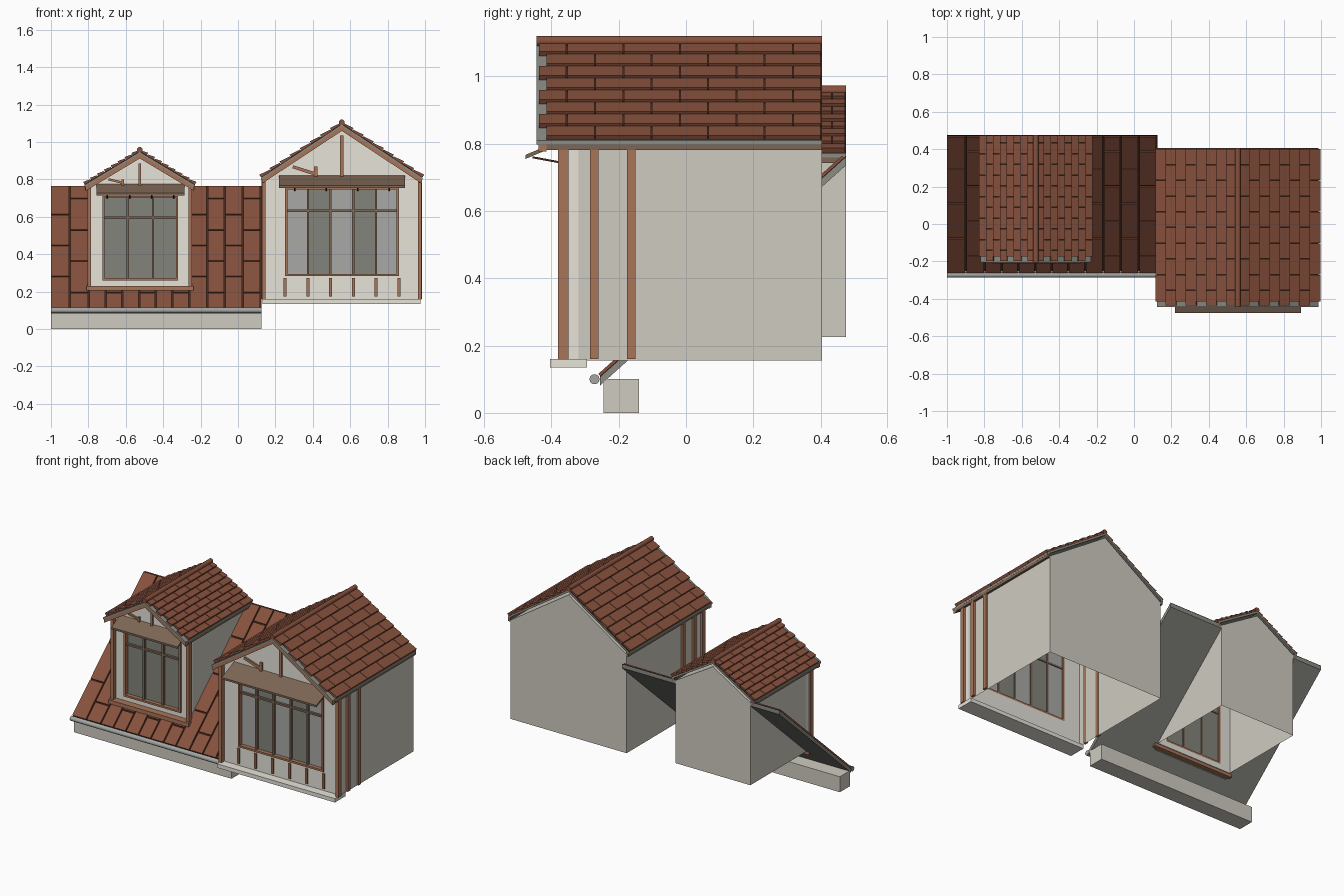
import bpy, bmesh, math
from mathutils import Vector

cube = bpy.data.objects.get("Cube")
if cube:
    bpy.data.objects.remove(cube, do_unlink=True)


def material(name, hex_code):
    rgb = [int(hex_code[i:i + 2], 16) / 255 for i in (0, 2, 4)]
    col = [((c + 0.055) / 1.055) ** 2.4 for c in rgb] + [1]
    m = bpy.data.materials.new(name)
    m.use_nodes = True
    m.diffuse_color = col
    m.node_tree.nodes["Principled BSDF"].inputs["Base Color"].default_value = col
    return m


PLASTER = material("plaster", "cfccc0")
PALE = material("pale_render", "e6e3d9")
TILE = material("clay_tile", "87513d")
SEAM = material("dark_seam", "44291f")
TIMBER = material("timber", "a87559")
BROWN = material("weathered_wood", "7c6655")
SHEET = material("grey_sheet", "8c8c86")
GUTTER = material("gutter_metal", "a2a6a3")
GLASS = material("light_glass", "a9aaa7")
SHADE = material("dark_glass", "84847d")


def finish(name, bm, mat):
    bmesh.ops.recalc_face_normals(bm, faces=bm.faces[:])
    me = bpy.data.meshes.new(name)
    bm.to_mesh(me)
    bm.free()
    me.materials.append(mat)
    ob = bpy.data.objects.new(name, me)
    bpy.context.collection.objects.link(ob)
    return ob


def hexa(bm, pts):
    """Box from 4 bottom and 4 top corners."""
    v = [bm.verts.new(p) for p in pts]
    for i in range(4):
        j = (i + 1) % 4
        bm.faces.new((v[i], v[j], v[j + 4], v[i + 4]))
    bm.faces.new(v[:4])
    bm.faces.new(v[4:])


def boxes(name, items, mat):
    """Each item is x0, x1, y0, y1, z0, z1."""
    bm = bmesh.new()
    for x0, x1, y0, y1, z0, z1 in items:
        hexa(bm, [(x, y, z) for z in (z0, z1)
                  for x, y in ((x0, y0), (x1, y0), (x1, y1), (x0, y1))])
    return finish(name, bm, mat)


def prism(name, polys, lo, hi, mat, axis="y"):
    """Extrude xz outlines along y, or yz outlines along x."""
    bm = bmesh.new()
    for poly in polys:
        rings = [[bm.verts.new((p, d, q) if axis == "y" else (d, p, q)) for p, q in poly]
                 for d in (lo, hi)]
        for i in range(len(poly)):
            j = (i + 1) % len(poly)
            bm.faces.new((rings[0][i], rings[0][j], rings[1][j], rings[1][i]))
        for r in rings:
            bm.faces.new(r)
    return finish(name, bm, mat)


def rod(name, start, length, r, mat, axis):
    bpy.ops.mesh.primitive_cylinder_add(vertices=16, radius=r, depth=length)
    ob = bpy.context.object
    ob.name = name
    ob.rotation_euler = (math.pi / 2, 0, 0) if axis == "y" else (0, math.pi / 2, 0)
    ob.location = Vector(start) + Vector((0, length / 2, 0) if axis == "y" else (length / 2, 0, 0))
    ob.data.materials.append(mat)
    bpy.ops.object.shade_smooth_by_angle()


def tiles(name, o, a, b, size, tile, gap, thick, taper=1, ragged=0):
    """Courses run along a and stack along b, every other one shifted half a tile."""
    o, a, b = Vector(o), Vector(a).normalized(), Vector(b).normalized()
    n = a.cross(b)
    n = n if n.z > 0 else -n
    bm = bmesh.new()
    for r in range(round(size[1] / tile[1])):
        b0, b1 = r * tile[1], (r + 1) * tile[1] - gap
        first = 0 if r % 2 else ragged
        s = -tile[0] / 2 if r % 2 else 0
        while s < size[0] - 0.01:
            a0, a1 = max(s, first), min(s + tile[0], size[0]) - gap
            corners = ((a0, b0), (a1, b0), (a1, b1), (a0, b1))
            pts = [o + a * p + b * q for p, q in corners]
            tops = [p + n * thick * k for p, k in zip(pts, (1, 1, taper, taper))]
            hexa(bm, pts + tops)
            s += tile[0]
    finish(name, bm, TILE)


def house(tag, cx, hw, hr, k, apex, z0, zw, yf, yb, yr, tile, win, bars, rail, canopy):
    x0, x1 = cx - hw, cx + hw
    wx0, wx1, wz0, wz1 = win
    wall_top = apex - 0.03 - k * hw
    # shell, open below and at the front
    bm = bmesh.new()
    outline = [(x0, z0), (x0, wall_top), (cx, apex - 0.03), (x1, wall_top), (x1, z0)]
    f, b = [[bm.verts.new((x, y, z)) for x, z in outline] for y in (yf + 0.03, yb)]
    for i in range(4):
        bm.faces.new((f[i], f[i + 1], b[i + 1], b[i]))
    bm.faces.new(b)
    finish(tag + "_walls", bm, PLASTER)
    # front wall around the window opening
    top = [(x0, wz1), (x1, wz1), (x1, wall_top), (cx, apex - 0.03), (x0, wall_top)]
    rects = [(x0, wx0, zw, wz1), (wx1, x1, zw, wz1), (wx0, wx1, zw, wz0)]
    polys = [[(p, r), (q, r), (q, s), (p, s)] for p, q, r, s in rects]
    prism(tag + "_front_wall", polys + [top], yf, yf + 0.03, PALE)
    # window frame, bars and panes
    w = 0.012
    boxes(tag + "_window_frame", [
        (wx0, wx0 + w, yf - 0.01, yf + 0.03, wz0, wz1), (wx1 - w, wx1, yf - 0.01, yf + 0.03, wz0, wz1),
        (wx0, wx1, yf - 0.01, yf + 0.03, wz0, wz0 + w), (wx0, wx1, yf - 0.01, yf + 0.03, wz1 - w, wz1)], TIMBER)
    step = (wx1 - wx0) / bars
    muls = [(wx0 + i * step - 0.006, wx0 + i * step + 0.006, yf, yf + 0.025, wz0, wz1)
            for i in range(1, bars)]
    boxes(tag + "_window_bars", muls + [(wx0, wx1, yf, yf + 0.025, rail - 0.006, rail + 0.006)], BROWN)
    for i in range(bars):
        boxes(f"{tag}_pane_{i + 1}", [(wx0 + i * step, wx0 + (i + 1) * step, yf + 0.015, yf + 0.02, wz0, wz1)],
              GLASS if bars == 5 and i % 2 == 0 else SHADE)
    # corner posts
    boxes(tag + "_corner_posts", [(cx + s * (hw + 0.002) - 0.01, cx + s * (hw + 0.002) + 0.01,
                                  yf - 0.03, yf, zw, wall_top) for s in (-1, 1)], TIMBER)
    # sloping canopy with brackets
    c0, c1, cy0, cy1, cz0, cz1 = canopy
    prism(tag + "_canopy", [[(cy0, cz0), (cy0, cz0 + 0.012), (cy1, cz1), (cy1, cz1 - 0.012)]],
          c0, c1, BROWN, "x")
    prism_w = (c1 - c0) / 4
    for i in range(4):
        x = c0 + (i + 0.5) * prism_w
        prism(f"{tag}_bracket_{i + 1}", [[(cy0 + 0.02, cz0 + 0.002), (cy0 + 0.02, cz0 + 0.008),
                                         (yf, cz0 - 0.012), (yf, cz0 - 0.018)]], x - 0.004, x + 0.004, SEAM, "x")

    # roof layers, each a pair of sloping bands
    def band(hi, lo, half):
        return [[(cx, apex + hi), (cx + s * half, apex + hi - k * half),
                 (cx + s * half, apex + lo - k * half), (cx, apex + lo)] for s in (-1, 1)]
    prism(tag + "_roof_sheet", band(0, -0.012, hr), yr, yb, SHEET)
    prism(tag + "_tile_bed", band(0.004, 0, hr - 0.002), yr + 0.03, yb - 0.001, SEAM)
    prism(tag + "_barge_boards", band(-0.01, -0.036, hr - 0.004), yr + 0.006, yr + 0.03, TIMBER)
    boxes(tag + "_eaves", [(cx + s * (hr - 0.01) - 0.008, cx + s * (hr - 0.01) + 0.008, yr + 0.03, yb,
                           apex - k * hr - 0.028, apex - k * hr - 0.002) for s in (-1, 1)], BROWN)
    slope_len = hr * math.hypot(1, k)
    for s, side in ((-1, "right"), (1, "left")):
        tiles(f"{tag}_{side}_tiles", (cx + s * hr, yr + 0.008, apex - k * hr + 0.002), (0, 1, 0), (-s, 0, k),
              (yb - yr - 0.008, slope_len), (tile, slope_len / 8), 0.003, 0.016, 0.5, 0.022)
    rod(tag + "_ridge", (cx, yr, apex + 0.01), yb - yr, 0.015, TILE, "y")


house("large_bay", 0.555, 0.415, 0.432, 0.66, 1.095, 0.155, 0.158, -0.35, 0.405, -0.445, 0.168,
      (0.252, 0.86, 0.283, 0.757), 5, 0.632, (0.218, 0.893, -0.477, -0.34, 0.755, 0.825))
house("dormer", -0.525, 0.268, 0.295, 0.6, 0.948, 0.225, 0.225, -0.12, 0.476, -0.205, 0.115,
      (-0.725, -0.32, 0.26, 0.712), 3, 0.595, (-0.757, -0.285, -0.21, -0.11, 0.715, 0.78))

# sills
boxes("large_bay_sill", [(0.132, 0.975, -0.405, -0.295, 0.135, 0.16)], PALE)
boxes("dormer_sill", [(-0.81, -0.237, -0.165, -0.095, 0.205, 0.23)], TIMBER)

# side timbers of the large bay
boxes("large_bay_side_timbers", [(x, x + 0.016, y, y + 0.025, 0.16, 0.79)
                                 for x in (0.126, 0.968) for y in (-0.285, -0.175)], TIMBER)

# short studs under the large window
boxes("large_bay_studs", [(x - 0.008, x + 0.008, -0.36, -0.345, 0.175, 0.272)
                          for x in [0.252 + i * 0.1215 for i in range(6)]], TIMBER)

# gable timbers
boxes("large_gable_timbers", [(0.546, 0.564, -0.362, -0.345, 0.8, 1.035),
                              (0.407, 0.424, -0.362, -0.345, 0.8, 0.87)], TIMBER)
prism("large_gable_brace", [[(0.29, 0.86), (0.296, 0.875), (0.418, 0.837), (0.412, 0.82)]],
      -0.36, -0.345, TIMBER)
boxes("dormer_gable_timbers", [(-0.532, -0.518, -0.132, -0.115, 0.76, 0.885),
                               (-0.622, -0.61, -0.132, -0.115, 0.76, 0.8)], TIMBER)
prism("dormer_gable_brace", [[(-0.695, 0.795), (-0.69, 0.806), (-0.61, 0.787), (-0.614, 0.775)]],
      -0.13, -0.115, TIMBER)

# main lean-to roof, left open under the dormer
PITCH = 0.895
Y0, Z0 = -0.255, 0.11
COL = 1.125 / 12
for tag, xa, xb, ya in (("right", -1, -0.793, 0.476), ("left", -0.257, 0.125, 0.476),
                        ("front", -0.793, -0.257, -0.125)):
    za = Z0 + PITCH * (ya - Y0)
    for part, hi, lo, mat in (("sheet", -0.004, -0.028, SHEET), ("bed", 0, -0.004, SEAM)):
        prism(f"main_roof_{tag}_{part}", [[(Y0, Z0 + hi), (ya, za + hi), (ya, za + lo), (Y0, Z0 + lo)]],
              xa, xb, mat, "x")
    cols = round((xb - xa) / COL)
    run = (ya - Y0) * math.hypot(1, PITCH)
    tiles(f"main_roof_{tag}_tiles", (xa, Y0, Z0 - 0.001), (0, 1, PITCH), (1, 0, 0),
          (run, xb - xa), (0.25, (xb - xa) / cols), 0.008, 0.009)

# gutter and low wall beneath the roof
rod("gutter", (-1, -0.272, 0.1), 1.125, 0.015, GUTTER, "x")
boxes("low_wall", [(-1, 0.125, -0.245, -0.14, 0, 0.1)], PLASTER)
